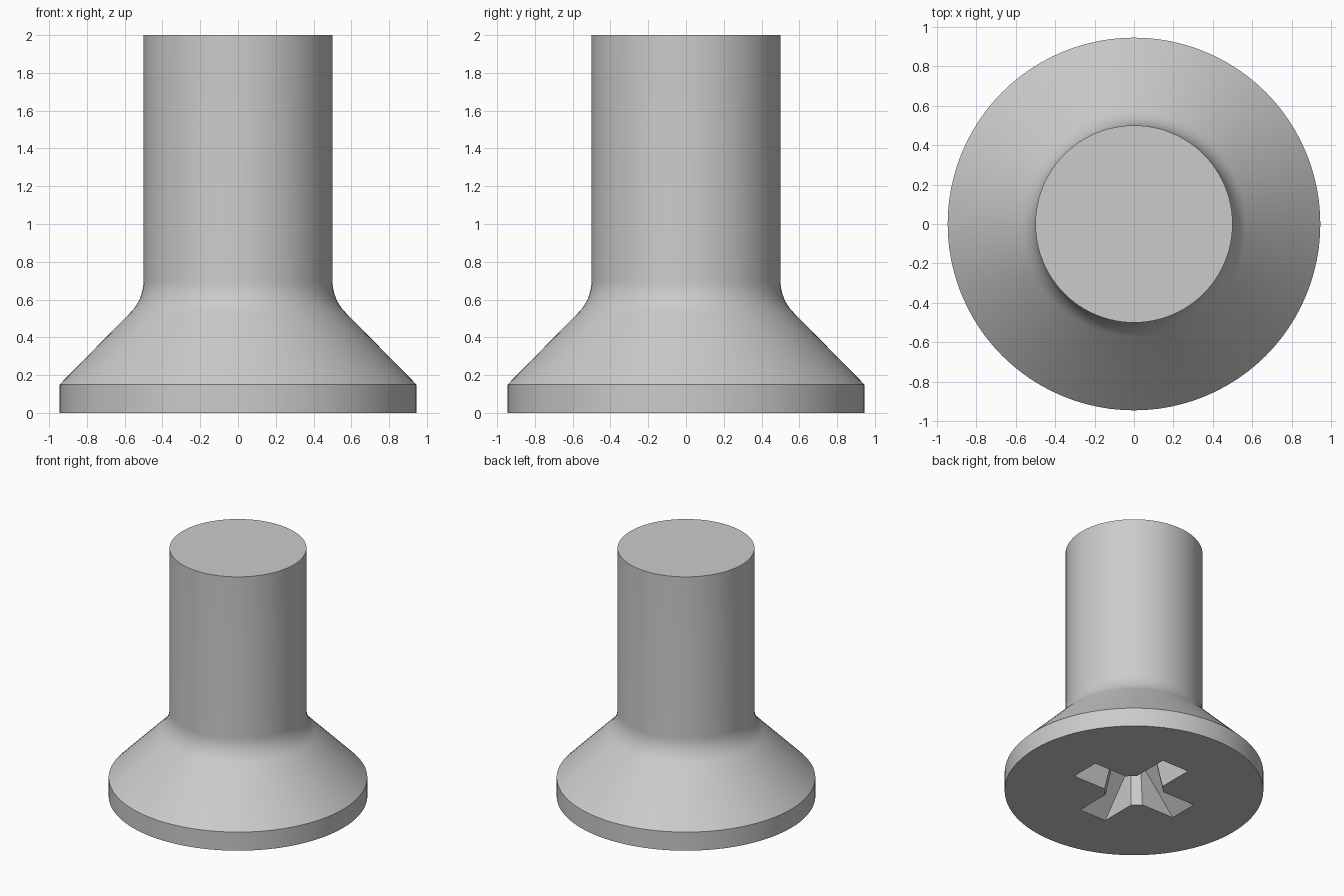
import bpy, bmesh
from math import sin, cos, pi, radians
from mathutils import Matrix, Vector

default = bpy.data.objects.get("Cube")
if default:
    bpy.data.objects.remove(default, do_unlink=True)

steel = bpy.data.materials.new("grey steel")
steel.use_nodes = True
colour = (0.6, 0.6, 0.6, 1)
steel.diffuse_color = colour
steel.node_tree.nodes["Principled BSDF"].inputs["Base Color"].default_value = colour


def make_object(name, bm):
    bmesh.ops.recalc_face_normals(bm, faces=bm.faces)
    mesh = bpy.data.meshes.new(name)
    bm.to_mesh(mesh)
    bm.free()
    mesh.materials.append(steel)
    obj = bpy.data.objects.new(name, mesh)
    bpy.context.collection.objects.link(obj)
    return obj


def loft(name, rings):
    """Skin a stack of equal-length rings and cap both ends."""
    bm = bmesh.new()
    loops = [[bm.verts.new(p) for p in ring] for ring in rings]
    n = len(loops[0])
    for low, high in zip(loops, loops[1:]):
        for i in range(n):
            j = (i + 1) % n
            bm.faces.new((low[i], low[j], high[j], high[i]))
    bm.faces.new(loops[0])
    bm.faces.new(loops[-1])
    return make_object(name, bm)


def circle(radius, z, sides=96):
    return [(radius * cos(2 * pi * i / sides), radius * sin(2 * pi * i / sides), z)
            for i in range(sides)]


# Countersunk head, fillet and plain shank as one turned profile
fillet = 0.24
profile = [(0.945, 0), (0.945, 0.15)]
for k in range(9):
    a = radians(225 - 45 * k / 8)
    profile.append((0.5 + fillet + fillet * cos(a), 0.7 + fillet * sin(a)))
profile.append((0.5, 2))
screw = loft("countersunk_screw", [circle(r, z) for r, z in profile])


# Tapered cross recess in the underside of the head
def cross(t, depth=0.3):
    tip = 0.47 - 0.32 * t
    half = 0.12 - 0.04 * t
    inner = 0.18 - 0.05 * t
    arm = [Vector(p) for p in ((inner, -half, 0), (tip, -half, 0),
                               (tip, half, 0), (inner, half, 0))]
    lift = Vector((0, 0, depth * t))
    return [Matrix.Rotation(q * pi / 2, 3, 'Z') @ p + lift
            for q in range(4) for p in arm]


cutter = loft("cross_recess_cutter", [cross(-0.1), cross(1)])
cutter.hide_render = True
cut = screw.modifiers.new("cross_recess", 'BOOLEAN')
cut.operation = 'DIFFERENCE'
cut.solver = 'EXACT'
cut.object = cutter

bpy.ops.object.select_all(action='DESELECT')
bpy.context.view_layer.objects.active = screw
screw.select_set(True)
bpy.ops.object.modifier_apply(modifier=cut.name)
bpy.data.objects.remove(cutter, do_unlink=True)
bpy.ops.object.shade_smooth_by_angle(angle=radians(30))
